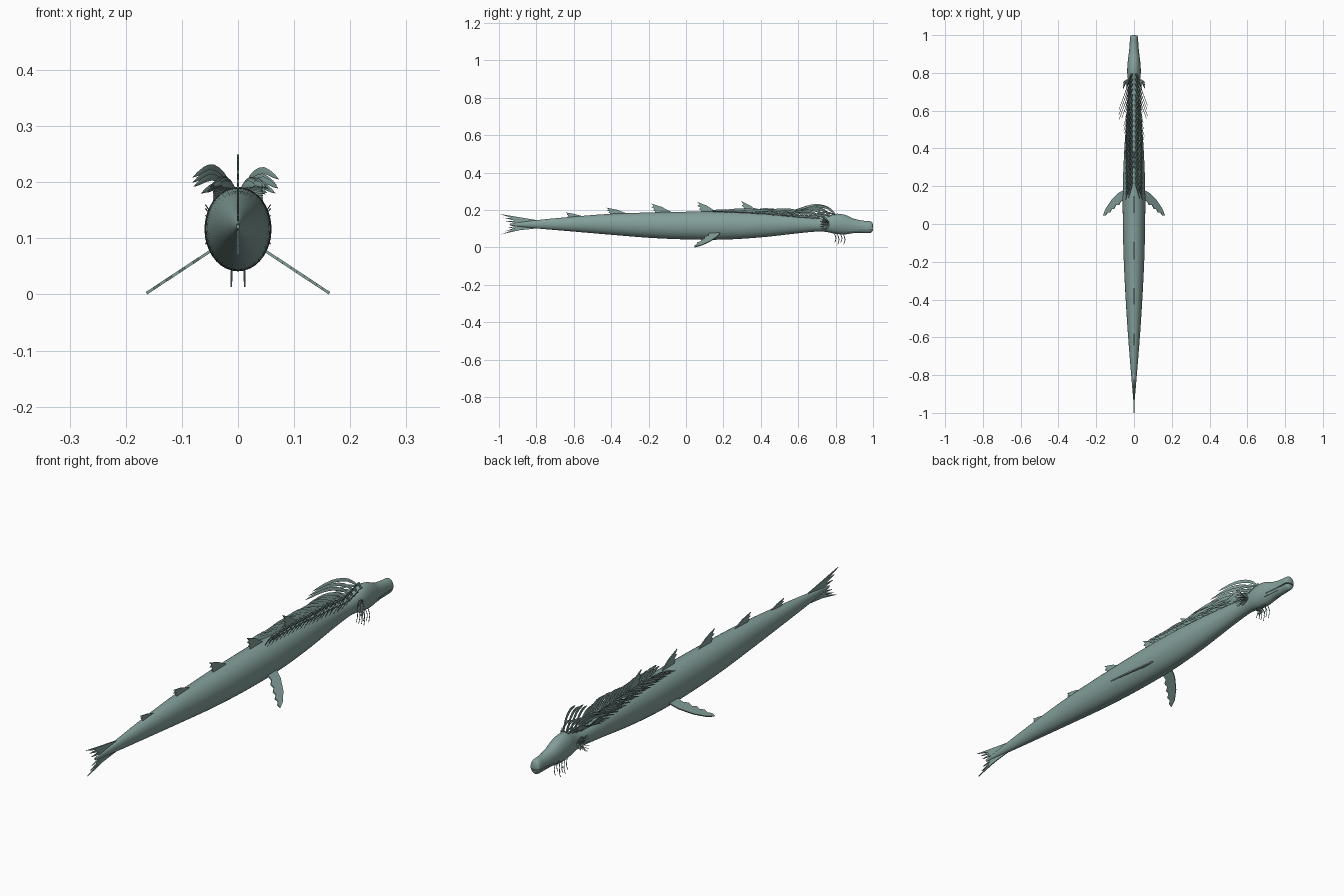
import bpy, bmesh, math, random
from mathutils import Vector

random.seed(4)
if "Cube" in bpy.data.objects:
    bpy.data.objects.remove(bpy.data.objects["Cube"])

skin = bpy.data.materials.new("grey_teal_skin")
skin.use_nodes = True
COLOUR = (0.23, 0.35, 0.325, 1)
skin.diffuse_color = COLOUR
skin.node_tree.nodes["Principled BSDF"].inputs["Base Color"].default_value = COLOUR


def finish(name, bm, smooth=True):
    bmesh.ops.recalc_face_normals(bm, faces=bm.faces)
    mesh = bpy.data.meshes.new(name)
    bm.to_mesh(mesh)
    bm.free()
    mesh.materials.append(skin)
    obj = bpy.data.objects.new(name, mesh)
    bpy.context.collection.objects.link(obj)
    if smooth:
        bpy.ops.object.select_all(action='DESELECT')
        obj.select_set(True)
        bpy.context.view_layer.objects.active = obj
        bpy.ops.object.shade_smooth_by_angle(angle=math.radians(40))
    return obj


def spline(rows, steps):
    """Catmull-Rom through rows of equal length."""
    pts = [Vector(r) for r in rows]
    pts = [pts[0]] + pts + [pts[-1]]
    out = []
    for a, b, c, d in zip(pts, pts[1:], pts[2:], pts[3:]):
        for k in range(steps):
            t = k / steps
            out.append(0.5 * (2 * b + (c - a) * t + (2 * a - 5 * b + 4 * c - d) * t * t
                              + (3 * b - a - 3 * c + d) * t ** 3))
    return out + [pts[-1]]


def loft(bm, rings):
    loops = [[bm.verts.new(p) for p in ring] for ring in rings]
    for r, q in zip(loops, loops[1:]):
        for i in range(len(r)):
            j = (i + 1) % len(r)
            bm.faces.new((r[i], r[j], q[j], q[i]))
    bm.faces.new(loops[0])
    bm.faces.new(loops[-1])


def blade(bm, path, width, across, thick):
    """Pointed leaf along a path, diamond in section."""
    path = spline(path, 3)
    across = Vector(across).normalized()
    rings = []
    for i, p in enumerate(path):
        t = i / (len(path) - 1)
        w = width * (0.35 + 2.2 * t) * (1 - t) ** 0.8 + 0.0004
        along = (path[min(i + 1, len(path) - 1)] - path[max(i - 1, 0)]).normalized()
        flat = (across - along * across.dot(along)).normalized()
        side = along.cross(flat) * thick
        rings.append([p + flat * w, p + side, p - flat * w, p - side])
    loft(bm, rings)


def plate(bm, outline, normal, thick):
    """Thin solid plate from a 3D outline."""
    off = Vector(normal).normalized() * thick / 2
    face = bm.faces.new([bm.verts.new(Vector(p) - off) for p in outline])
    ext = bmesh.ops.extrude_face_region(bm, geom=[face], use_keep_orig=True)
    verts = [v for v in ext["geom"] if isinstance(v, bmesh.types.BMVert)]
    bmesh.ops.translate(bm, verts=verts, vec=off * 2)


# Body and head: y, underside, top, half width
PROFILE = [(-0.94, .117, .127, .003), (-0.8, .102, .146, .015), (-0.6, .085, .165, .031),
           (-0.4, .068, .18, .044), (-0.2, .052, .187, .054), (0, .043, .191, .059),
           (0.2, .042, .191, .059), (0.4, .054, .184, .051), (0.6, .076, .168, .037),
           (0.7, .085, .158, .031), (0.75, .083, .165, .031), (0.8, .073, .18, .036),
           (0.85, .07, .174, .034), (0.9, .077, .153, .028), (0.95, .077, .143, .023),
           (0.985, .078, .14, .022), (0.996, .085, .132, .018), (1, .097, .12, .009)]
rows = spline(PROFILE, 5)


def back_height(y):
    r = min(rows, key=lambda q: abs(q[0] - y))
    return r[2]


bm = bmesh.new()
SIDES = 36
rings = []
for y, low, top, half in rows:
    ring = []
    for i in range(SIDES):
        a = math.tau * i / SIDES
        ring.append((half * math.cos(a), y, (low + top) / 2 + (top - low) / 2 * math.sin(a)))
    rings.append(ring)
loft(bm, rings)
body = finish("body", bm)

# Mouth slit cut around the snout
bm = bmesh.new()
bmesh.ops.create_cube(bm, size=1)
for v in bm.verts:
    v.co = (v.co.x * 0.1, 0.945 + v.co.y * 0.14, 0.1 + v.co.z * 0.004)
cutter = finish("mouth_cutter", bm, False)
cutter.hide_render = True
cutter.hide_viewport = True
cut = body.modifiers.new("mouth", 'BOOLEAN')
cut.operation = 'DIFFERENCE'
cut.object = cutter

# Mouth lining keeps the slit shallow
bm = bmesh.new()
loft(bm, [[(s * w, y, z) for s, z in ((-1, .09), (1, .09), (1, .11), (-1, .11))]
          for y, w in ((0.86, .028), (0.93, .02), (0.985, .015))])
finish("mouth_lining", bm, False)

# Dorsal fins with ragged rear edge: (back from front of base, height)
FIN = [(0, -.2), (.35, .2), (.65, .6), (1.15, 1), (1.02, .72), (1.12, .6), (.98, .42),
       (1.05, .28), (.95, .12), (1.0, -.25)]
for n, (front, length, height) in enumerate([(-.54, .09, .028), (-.295, .115, .037),
                                              (-.055, .115, .05), (.185, .11, .055), (.42, .11, .062)]):
    bm = bmesh.new()
    plate(bm, [(0, front - u * length, back_height(front - u * length) - .002 + v * height)
               for u, v in FIN], (1, 0, 0), .004)
    finish(f"dorsal_fin_{n + 1}", bm, False)

# Forked tail fin made of ragged rays
TAIL = [(-.79, .145), (-.87, .158), (-1, .18), (-.93, .157), (-.975, .159), (-.915, .143),
        (-.965, .14), (-.9, .13), (-.945, .124), (-.9, .118), (-.96, .103), (-.91, .107),
        (-.97, .086), (-.92, .095), (-.99, .07), (-.89, .092), (-.79, .103)]
bm = bmesh.new()
plate(bm, [(0, y, z) for y, z in TAIL], (1, 0, 0), .004)
finish("tail_fin", bm, False)

# Pectoral fins, scalloped behind: (distance out, y)
PECTORAL = [(.045, .185), (.08, .165), (.12, .125), (.15, .08), (.163, .045), (.15, .045),
            (.14, .062), (.128, .06), (.118, .08), (.105, .08), (.095, .1), (.08, .1),
            (.07, .12), (.045, .125)]
for s, label in ((1, "left"), (-1, "right")):
    bm = bmesh.new()
    plate(bm, [(s * x, y, .08 - (x - .045) * .66) for x, y in PECTORAL], (s * .55, 0, .83), .005)
    finish(f"{label}_pectoral_fin", bm, False)

# Mane of swept-back leaves in pairs along the neck
PAIRS = 22
for s, label in ((1, "left"), (-1, "right")):
    bm = bmesh.new()
    for i in range(PAIRS):
        t = i / (PAIRS - 1)
        y = .8 - .57 * t
        z = back_height(y) - .006
        size = (1 - .5 * t) * random.uniform(.88, 1.08)
        out = .06 * size if i > 3 else .078 * size
        rise = .047 * size - .012 * t
        back = .19 * size
        blade(bm, [(s * .004, y, z), (s * out * .3, y - back * .22, z + rise * .8),
                   (s * out * .62, y - back * .58, z + rise * 1.08),
                   (s * out, y - back, z + rise * .72)], .0075, (s * .3, 0, 1), .0012)
        # shorter leaf lying close to the back
        blade(bm, [(s * .012, y, z), (s * .03, y - .05, z + .014),
                   (s * .044, y - .1, z + .008)], .006, (s * .5, 0, 1), .0012)
    finish(f"{label}_mane", bm)

# Ear frills: spiny rays around a shallow cup
for s, label in ((1, "left"), (-1, "right")):
    bm = bmesh.new()
    hub = Vector((s * .028, .765, .125))
    rays = 14
    rim = []
    for i in range(rays * 2):
        a = math.tau * i / (rays * 2)
        r = .03 if i % 2 == 0 else .021
        rim.append(bm.verts.new(hub + Vector((s * r * .45, -.02 + r * .75 * math.cos(a), r * math.sin(a)))))
        if i % 2 == 0:
            tip = hub + Vector((s * .03, -.032 + .018 * math.cos(a), .036 * math.sin(a)))
            blade(bm, [hub, (hub + tip) / 2 + Vector((s * .003, 0, 0)), tip], .002, (0, 1, .2), .001)
    centre = bm.verts.new(hub)
    for i in range(len(rim)):
        bm.faces.new((centre, rim[i], rim[(i + 1) % len(rim)]))
    finish(f"{label}_ear_frill", bm, False)

# Chin whiskers
bm = bmesh.new()
for s in (1, -1):
    for i in range(4):
        y = .79 + .016 * i
        drop = .05 + .012 * (i % 2)
        blade(bm, [(s * .008, y, .08), (s * .011, y + .012, .075 - drop * .5),
                   (s * .012, y + .004, .075 - drop)], .0022, (0, 1, 0), .0015)
finish("chin_whiskers", bm)
